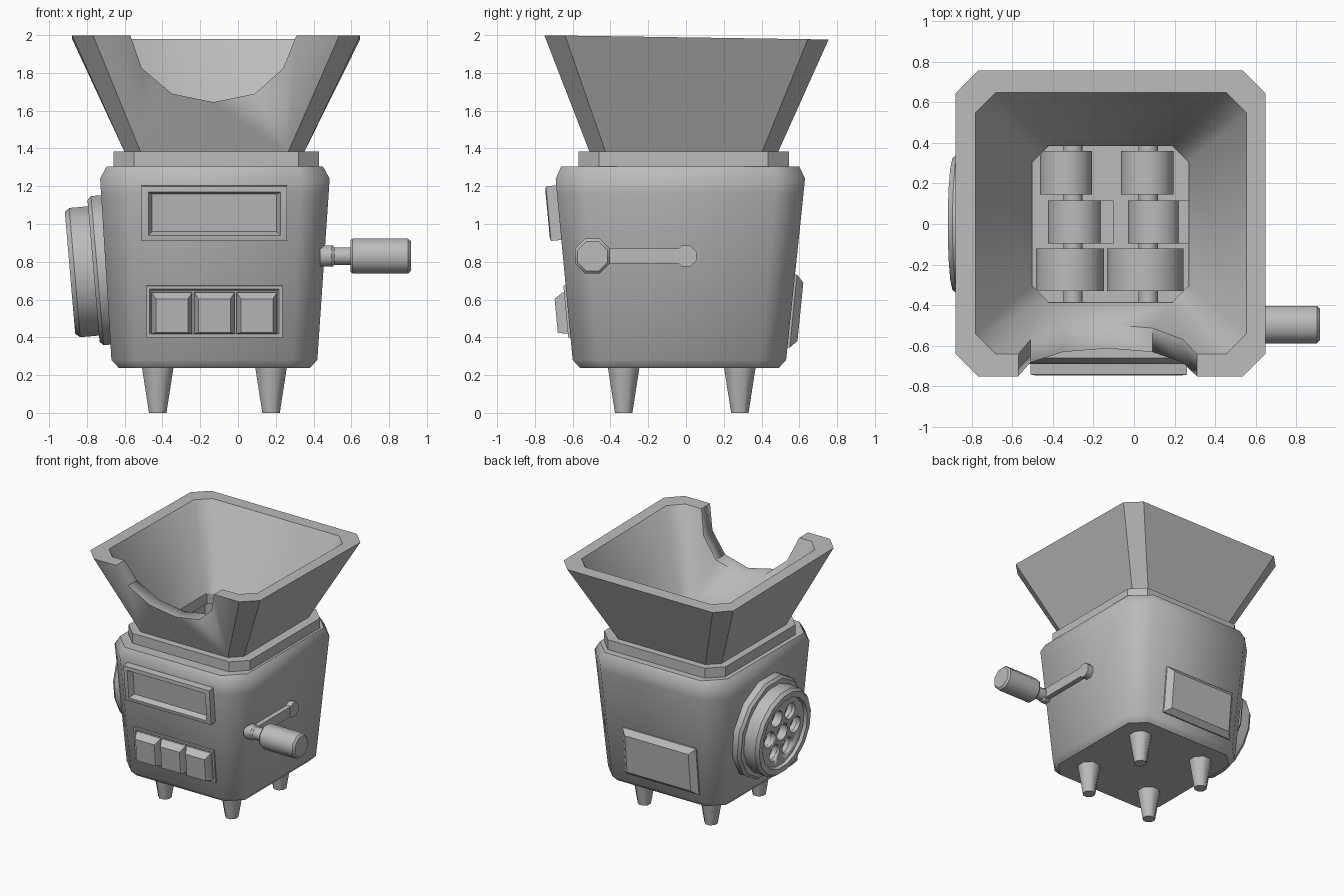
import bpy, bmesh, math
from mathutils import Matrix, Vector

if "Cube" in bpy.data.objects:
    bpy.data.objects.remove(bpy.data.objects["Cube"], do_unlink=True)

GREY = (0.5, 0.5, 0.5, 1)
mat = bpy.data.materials.new("plain grey")
mat.use_nodes = True
mat.diffuse_color = GREY
mat.node_tree.nodes["Principled BSDF"].inputs["Base Color"].default_value = GREY


def loft(name, rings, limit=30, soft=(), closed=False, matrix=Matrix()):
    """Skin equal-length rings; edges along the spans listed in soft stay smooth."""
    bm = bmesh.new()
    vs = [[bm.verts.new(p) for p in r] for r in rings]
    n, m = len(vs[0]), len(vs)
    for k in range(m if closed else m - 1):
        a, b = vs[k], vs[(k + 1) % m]
        for i in range(n):
            bm.faces.new((a[i], a[(i + 1) % n], b[(i + 1) % n], b[i]))
    if not closed:
        bm.faces.new(vs[0])
        bm.faces.new(vs[-1])
    bmesh.ops.recalc_face_normals(bm, faces=bm.faces)
    bm.normal_update()
    for f in bm.faces:
        f.smooth = True
    for e in bm.edges:
        e.smooth = e.calc_face_angle(0) < math.radians(limit)
    for k in soft:
        for i in range(n):
            bm.edges.get((vs[k][i], vs[(k + 1) % m][i])).smooth = True
    me = bpy.data.meshes.new(name)
    bm.to_mesh(me)
    bm.free()
    me.materials.append(mat)
    ob = bpy.data.objects.new(name, me)
    ob.matrix_world = matrix
    bpy.context.collection.objects.link(ob)
    return ob


def octa(x0, x1, y0, y1, z, c, slope=0):
    """Rectangle with cut corners, lying flat."""
    pts = [(x0 + c, y0), (x1 - c, y0), (x1, y0 + c), (x1, y1 - c),
           (x1 - c, y1), (x0 + c, y1), (x0, y1 - c), (x0, y0 + c)]
    return [(x, y, z + slope * y) for x, y in pts]


def rect(w, h, d, dz=0):
    """Upright rectangle standing out by d towards the front."""
    return [(sx * w / 2, -d, sz * h / 2 + dz) for sx, sz in ((-1, -1), (1, -1), (1, 1), (-1, 1))]


def disc(r, d, n=16):
    """Upright circle standing out by d towards the front."""
    return [(r * math.cos((i + .5) * math.tau / n), -d, r * math.sin((i + .5) * math.tau / n))
            for i in range(n)]


def place(x, y, z, axis="X", tilt=0, turn=0):
    return (Matrix.Translation((x, y, z)) @ Matrix.Rotation(tilt, 4, axis)
            @ Matrix.Rotation(math.radians(turn), 4, "Z"))


def lathe(name, profile, n, matrix):
    return loft(name, [disc(r, d, n) for r, d in profile], limit=30,
                soft=range(len(profile) - 1), matrix=matrix)


def cut(target, cutters):
    for c in cutters:
        mod = target.modifiers.new("cut", "BOOLEAN")
        mod.operation, mod.solver, mod.object = "DIFFERENCE", "EXACT", c
        bpy.context.view_layer.objects.active = target
        bpy.ops.object.modifier_apply(modifier=mod.name)
        bpy.data.objects.remove(c, do_unlink=True)


# Tapered body with an open pit in the top
loft("body", [octa(-.63, .38, -.56, .49, .237, .11), octa(-.67, .42, -.60, .53, .28, .13),
              octa(-.725, .48, -.683, .622, 1.16, .15), octa(-.73, .485, -.69, .63, 1.24, .15),
              octa(-.695, .45, -.66, .60, 1.305, .14), octa(-.52, .28, -.40, .40, 1.305, .08),
              octa(-.52, .28, -.40, .40, .9, .08)], limit=40, soft=(1, 2, 3))

# Neck collar
loft("neck", [octa(-.66, .43, -.57, .545, 1.30, .11), octa(-.66, .43, -.57, .545, 1.385, .11),
              octa(-.5, .268, -.384, .384, 1.385, .07), octa(-.5, .268, -.384, .384, 1.30, .07)],
     closed=True)

# Flared hopper, scooped at the front
hopper = loft("hopper", [octa(-.60, .35, -.51, .487, 1.38, .085),
                         octa(-.878, .647, -.75, .755, 1.988, .11, -.015),
                         octa(-.78, .554, -.64, .648, 1.988, .10, -.015),
                         octa(-.5, .268, -.384, .384, 1.38, .08)], soft=(2,), closed=True)
scoop = [(-.60, 2.1), (-.57, 2.0), (-.51, 1.825), (-.35, 1.69), (-.13, 1.645),
         (.09, 1.69), (.24, 1.825), (.31, 2.0), (.34, 2.1)]
cut(hopper, [loft("scoop_cutter", [[(x, y, z) for x, z in scoop] for y in (-1, -.3)])])

# Crushing rollers inside, two per row on a pair of shafts
rows = [(.36, .215, (-.335, .13), (.065, .13)), (.115, .21, (-.29, .135), (.1, .13)),
        (-.12, .21, (-.315, .17), (.055, .19))]
for j, (y, length, *pair) in enumerate(rows):
    for i, (x, r) in enumerate(pair):
        lathe(f"roller_{j}_{i}", [(r, 0), (r, length)], 20, place(x, y, 1.1))
        if j == 1:
            loft(f"roller_tooth_{i}", [rect(.2, .1, 0), rect(.2, .1, length)],
                 matrix=place(x + .09, y, 1.1))
for i, x in enumerate((-.3, .07)):
    lathe(f"shaft_{i}", [(.05, 0), (.05, .79)], 10, place(x, .395, 1.1))

# Legs
for i, (x, y) in enumerate([(x, y) for x in (-.425, .175) for y in (-.33, .285)]):
    lathe(f"leg_{i}", [(.05, 0), (.092, -.25)], 8, place(x, y, 0, "X", -math.pi / 2) @ Matrix.Rotation(math.pi, 4, "X"))

LEAN = .094


def front(x, z):
    return place(x, -.6 - (z - .28) * LEAN, z, "X", LEAN)


# Front window: raised frame with a sunken pane
loft("window", [rect(.77, .29, -.03), rect(.77, .29, .055), rect(.73, .25, .06),
                rect(.70, .23, .06), rect(.66, .2, .015)], matrix=front(-.125, 1.06))

# Button tray and three wedge buttons
loft("button_tray", [rect(.72, .275, -.03), rect(.72, .275, .012), rect(.685, .24, .012),
                     rect(.67, .225, .002)], matrix=front(-.125, .537))
for i in range(3):
    loft(f"button_{i}", [rect(.215, .22, -.02), rect(.215, .22, .02), rect(.17, .125, .075, .025),
                         rect(.17, .04, .075, -.055)][:2]
         + [rect(.17, .18, .065, -.01)], matrix=front(-.35 + i * .225, .53))

# Back hatch
loft("back_hatch", [rect(.66, .39, -.03), rect(.66, .39, .012), rect(.57, .31, .05)],
     matrix=place(-.17, .556, .54, "X", -.1, 180))

# Side outlet: flange, ring and a plate with seven holes
side = place(-.70, 0, .757, "Y", -.085, -90)
lathe("outlet_flange", [(.41, -.04), (.41, .045), (.39, .065), (.3, .065)], 12, side)
lathe("outlet_ring", [(.35, .05), (.35, .165), (.33, .19), (.285, .19), (.275, .14),
                      (.2, .06)][:5], 16, side)
plate = lathe("outlet_plate", [(.277, .135), (.277, .165)], 16, side)
ring = bpy.data.objects["outlet_ring"]
spots = [(0, 0)] + [(.165 * math.cos(a * math.pi / 3), .165 * math.sin(a * math.pi / 3)) for a in range(6)]
for target in (plate, ring):
    cut(target, [lathe("hole_cutter", [(.066, .1), (.066, .25)], 12,
                       side @ Matrix.Translation((x, 0, z))) for x, z in spots])

# Crank: pivot, arm and grip
lathe("crank_pivot", [(.06, -.04), (.06, .05)], 8, place(.455, 0, .83, turn=90))
loft("crank_arm", [rect(.5, .08, 0), rect(.5, .08, .04)], matrix=place(.463, -.25, .83, turn=90))
lathe("crank_pin", [(.06, -.02), (.06, .04), (.05, .055), (.05, .16)], 8, place(.455, -.495, .83, turn=90))
lathe("crank_grip", [(.09, 0), (.1, .012), (.1, .305), (.085, .32)], 8, place(.595, -.495, .83, turn=90))
